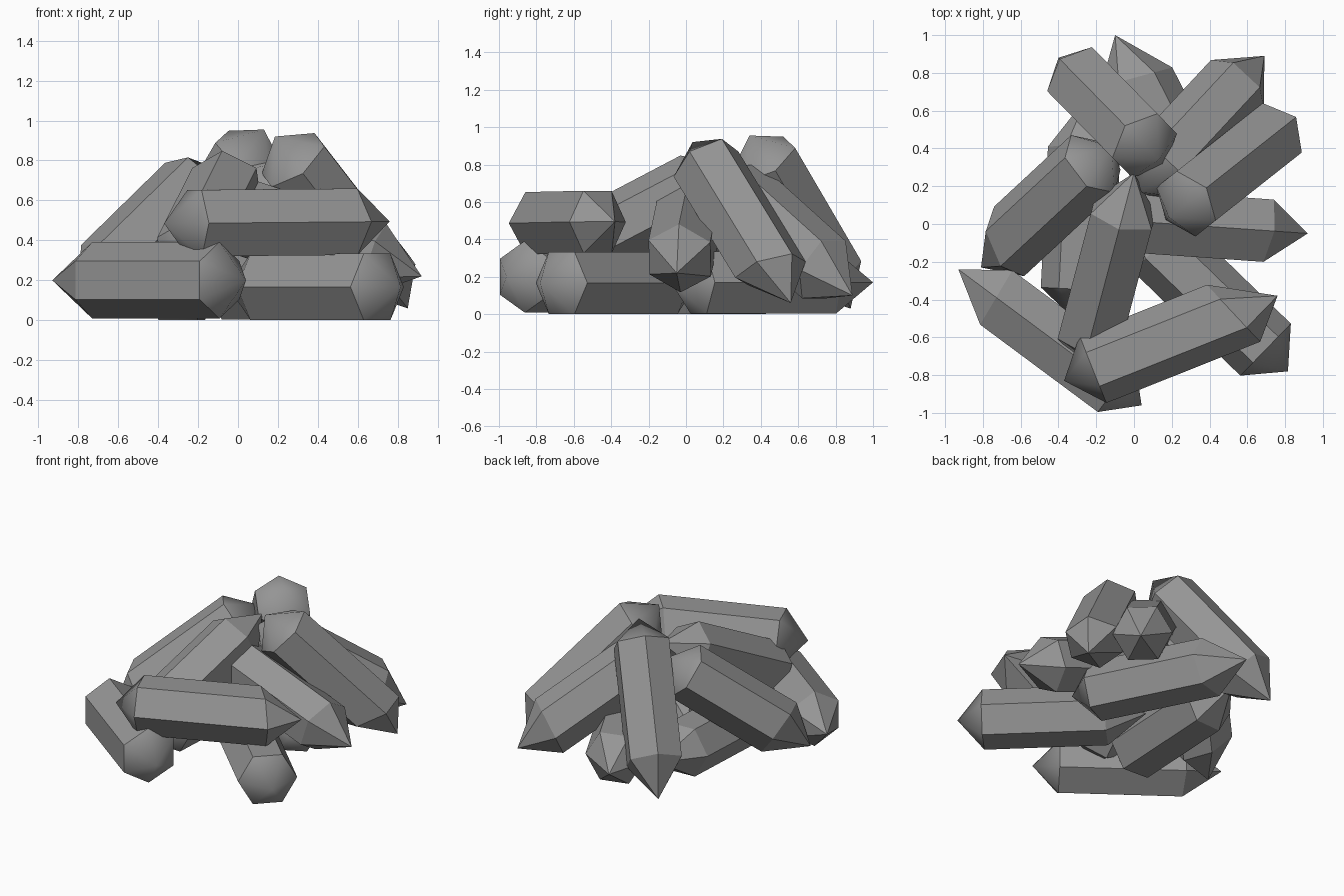
import bpy
import bmesh
import math
from mathutils import Vector

if "Cube" in bpy.data.objects:
    bpy.data.objects.remove(bpy.data.objects["Cube"], do_unlink=True)

# One grey stone material
stone = bpy.data.materials.new("grey_stone")
stone.use_nodes = True
GREY = (0.3, 0.3, 0.3, 1)
stone.diffuse_color = GREY
stone.node_tree.nodes["Principled BSDF"].inputs["Base Color"].default_value = GREY

RADIUS = 0.192
SHARP, BLUNT = 0.25, 0.165
POINT_UP, FLAT_UP = 0, 30
TOP, RIGHT, LEFT = 0, 90, 270


def crystal(name, sharp_tip, blunt_tip, roll, skew_side=TOP, skew=0.0):
    """Six-sided prism from a sharp tip to a blunt one.
    The sharp end is cut back by skew on skew_side and forward on the other."""
    start, end = Vector(sharp_tip), Vector(blunt_tip)
    axis = (end - start).normalized()
    side = axis.cross(Vector((0, 0, 1))).normalized()
    up = side.cross(axis)
    bm = bmesh.new()

    def ring(centre, slant):
        verts = []
        for i in range(6):
            a = math.radians(roll + 60 * i)
            shift = slant * math.cos(a - math.radians(skew_side)) * axis
            out = RADIUS * (math.cos(a) * up + math.sin(a) * side)
            verts.append(bm.verts.new(centre + out + shift))
        return verts

    first, last = bm.verts.new(start), bm.verts.new(end)
    low = ring(start + SHARP * axis, skew)
    high = ring(end - BLUNT * axis, 0)
    for i in range(6):
        j = (i + 1) % 6
        bm.faces.new((first, low[j], low[i]))
        bm.faces.new((low[i], low[j], high[j], high[i]))
        # The blunt cap is softly rounded
        bm.faces.new((last, high[i], high[j])).smooth = True
    bmesh.ops.recalc_face_normals(bm, faces=bm.faces)
    mesh = bpy.data.meshes.new(name)
    bm.to_mesh(mesh)
    bm.free()
    mesh.materials.append(stone)
    obj = bpy.data.objects.new(name, mesh)
    bpy.context.collection.objects.link(obj)


# Crystals lying on the ground
crystal("front_ground_crystal", (-0.93, -0.24, 0.2), (0.04, -0.96, 0.2), POINT_UP, RIGHT, 0.02)
crystal("right_ground_crystal", (-0.05, 0.06, 0.167), (0.815, -0.78, 0.167), FLAT_UP)
crystal("back_ground_crystal", (-0.1, 1.0, 0.17), (0.45, -0.08, 0.17), FLAT_UP, LEFT, 0.04)
crystal("left_ground_crystal", (-0.25, 0.67, 0.167), (-0.31, -0.51, 0.167), FLAT_UP, RIGHT, 0.02)

# Crystal resting across the front
crystal("front_upper_crystal", (0.76, -0.38, 0.495), (-0.37, -0.83, 0.485), FLAT_UP, RIGHT, 0.075)

# Crystals leaning on the heap
crystal("side_leaning_crystal", (0.92, -0.05, 0.22), (-0.22, 0.03, 0.6), POINT_UP, LEFT, 0.02)
crystal("right_leaning_crystal", (0.85, 0.56, 0.06), (0.185, 0.035, 0.92), POINT_UP, TOP, -0.07)
crystal("back_right_leaning_crystal", (0.69, 0.89, 0.1), (0.02, 0.17, 0.75), FLAT_UP, TOP, 0.03)
crystal("back_leaning_crystal", (-0.4, 0.88, 0.03), (0.13, 0.34, 0.955), POINT_UP)
crystal("left_leaning_crystal", (-0.81, -0.23, 0.09), (-0.12, 0.41, 0.765), FLAT_UP - 10, LEFT, 0.06)
crystal("middle_leaning_crystal", (0.0, 0.27, 0.79), (-0.27, -0.75, 0.255), POINT_UP)
